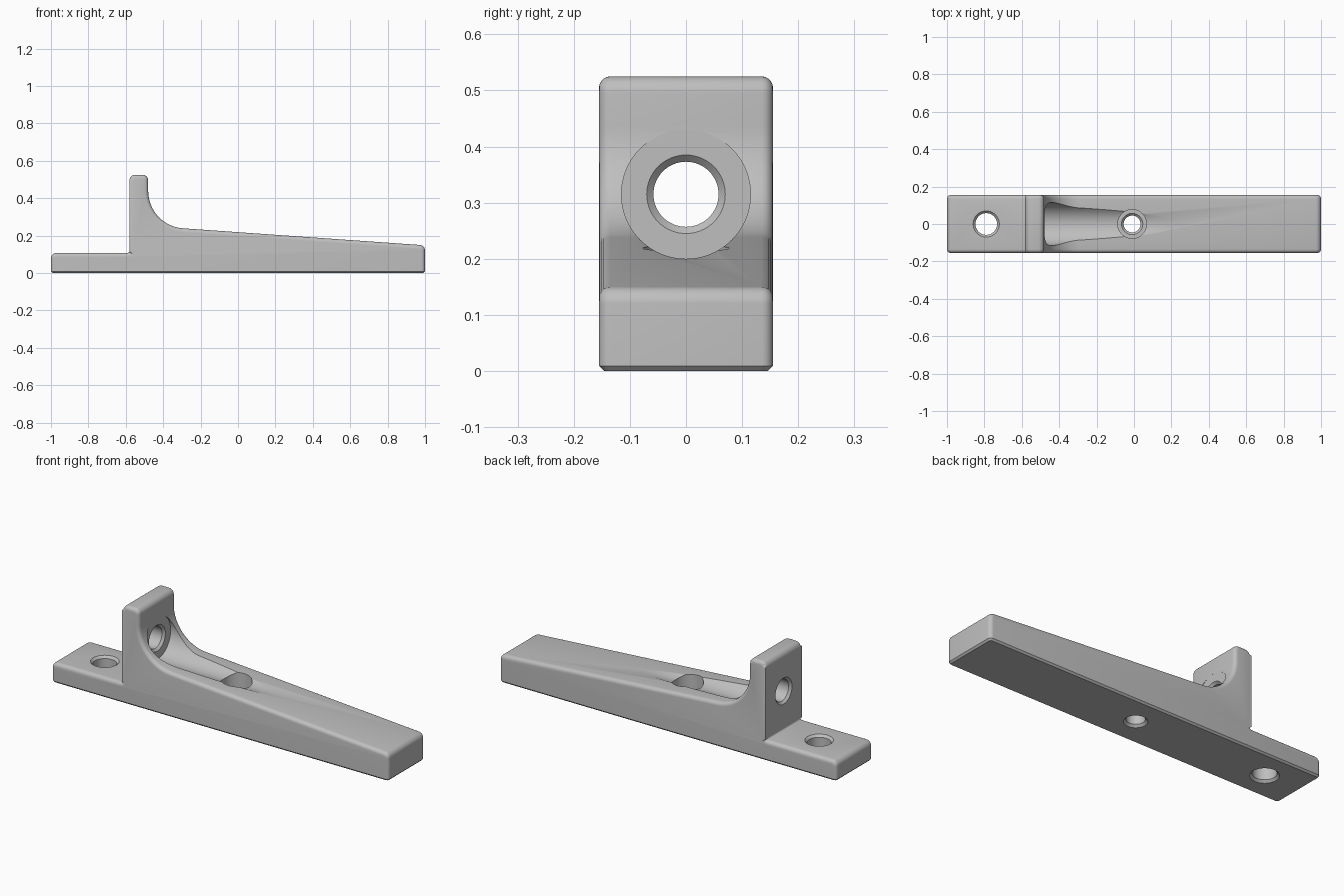
import bpy, bmesh, math
from mathutils import Vector, Matrix

cube = bpy.data.objects.get("Cube")
if cube:
    bpy.data.objects.remove(cube, do_unlink=True)

HALF = 0.155      # half width of the bracket
POST_BACK = -0.58
POST_FACE = -0.48
AXIS_Z = 0.315    # height of the post hole and groove axis

grey = bpy.data.materials.new("plain_grey")
grey.use_nodes = True
colour = (0.52, 0.52, 0.52, 1)
grey.diffuse_color = colour
grey.node_tree.nodes["Principled BSDF"].inputs["Base Color"].default_value = colour


def rounded(corners):
    """Turn (x, z, radius, steps) corners into a filleted outline."""
    out = []
    for i, (x, z, r, steps) in enumerate(corners):
        p = Vector((x, z))
        if r == 0:
            out.append(p)
            continue
        a = (Vector(corners[i - 1][:2]) - p).normalized()
        b = (Vector(corners[(i + 1) % len(corners)][:2]) - p).normalized()
        half = a.angle(b) / 2
        centre = p + (a + b).normalized() * r / math.sin(half)
        start = p + a * r / math.tan(half) - centre
        end = p + b * r / math.tan(half) - centre
        sweep = start.angle_signed(end)
        for k in range(steps + 1):
            t = -sweep * k / steps
            c, s = math.cos(t), math.sin(t)
            out.append(centre + Vector((c * start.x - s * start.y,
                                        s * start.x + c * start.y)))
    return out


def make_object(name, bm):
    bmesh.ops.recalc_face_normals(bm, faces=bm.faces)
    mesh = bpy.data.meshes.new(name)
    bm.to_mesh(mesh)
    bm.free()
    mesh.materials.append(grey)
    ob = bpy.data.objects.new(name, mesh)
    bpy.context.collection.objects.link(ob)
    return ob


def cutter(name, stations, origin, along_x=False, sides=64):
    """Solid of revolution through (distance, radius) stations."""
    bm = bmesh.new()
    rings = []
    for d, r in stations:
        rings.append([bm.verts.new((r * math.cos(math.tau * i / sides),
                                    r * math.sin(math.tau * i / sides), d))
                      for i in range(sides)])
    for low, high in zip(rings, rings[1:]):
        for i in range(sides):
            j = (i + 1) % sides
            bm.faces.new((low[i], low[j], high[j], high[i]))
    bm.faces.new(rings[0][::-1])
    bm.faces.new(rings[-1])
    turn = Matrix.Rotation(math.pi / 2, 4, 'Y') if along_x else Matrix()
    bm.transform(Matrix.Translation(origin) @ turn)
    return make_object(name, bm)


def chamfered(low, high, r, rim, depth=0.012):
    """Stations of a through hole chamfered at both mouths."""
    return [(low - depth, rim + 0.012), (low + depth, r),
            (high - depth, r), (high + depth, rim + 0.012)]


# Side outline: foot plate, upright post, concave sweep and long ramp
outline = rounded([
    (-1, 0, 0, 0), (1, 0, 0, 0), (1, 0.148, 0.03, 8),
    (POST_FACE, 0.252, 0.2, 24), (POST_FACE, 0.525, 0.03, 8),
    (POST_BACK, 0.525, 0.03, 8), (POST_BACK, 0.108, 0.008, 3),
    (-1, 0.108, 0.03, 8)])
bm = bmesh.new()
side = bm.faces.new([bm.verts.new((p.x, -HALF, p.y)) for p in outline])
grown = bmesh.ops.extrude_face_region(bm, geom=[side])["geom"]
bmesh.ops.translate(bm, vec=(0, 2 * HALF, 0),
                    verts=[v for v in grown if isinstance(v, bmesh.types.BMVert)])
bmesh.ops.recalc_face_normals(bm, faces=bm.faces)


def is_rim(e):
    a, b = (v.co for v in e.verts)
    lengthwise = abs(a.y - b.y) < 1e-4
    on_floor = max(a.z, b.z) < 1e-4
    post_rear = max(abs(a.x - POST_BACK), abs(b.x - POST_BACK)) < 1e-3
    return lengthwise and not on_floor and not post_rear


# Rounded rims, then the small chamfer round the base
bmesh.ops.bevel(bm, geom=[e for e in bm.edges if is_rim(e)], offset=0.02,
                segments=5, profile=0.5, affect='EDGES', clamp_overlap=False)
base_edges = [e for e in bm.edges if all(v.co.z < 1e-4 for v in e.verts)]
bmesh.ops.bevel(bm, geom=base_edges, offset=0.009, segments=1, affect='EDGES')
bracket = make_object("bracket_body", bm)

# Round groove, post hole, foot hole and counterbored ramp hole
cutters = [
    cutter("groove_cutter", [(POST_FACE, 0.115), (0.7, 0.115)],
           (0, 0, AXIS_Z), True, 96),
    cutter("post_hole_cutter", chamfered(POST_BACK, POST_FACE, 0.058, 0.07),
           (0, 0, AXIS_Z), True),
    cutter("foot_hole_cutter", chamfered(0, 0.108, 0.058, 0.07), (-0.79, 0, 0)),
    cutter("ramp_hole_cutter",
           [(-0.012, 0.069), (0.012, 0.045), (0.098, 0.045), (0.11, 0.057),
            (0.11, 0.077), (0.4, 0.077)], (-0.01, 0, 0)),
]
bpy.context.view_layer.objects.active = bracket
bracket.select_set(True)
for tool in cutters:
    tool.hide_render = True
    mod = bracket.modifiers.new(tool.name, 'BOOLEAN')
    mod.operation = 'DIFFERENCE'
    mod.solver = 'EXACT'
    mod.object = tool
    bpy.ops.object.modifier_apply(modifier=mod.name)
    bpy.data.objects.remove(tool, do_unlink=True)

bpy.ops.object.shade_smooth_by_angle(angle=math.radians(30))
